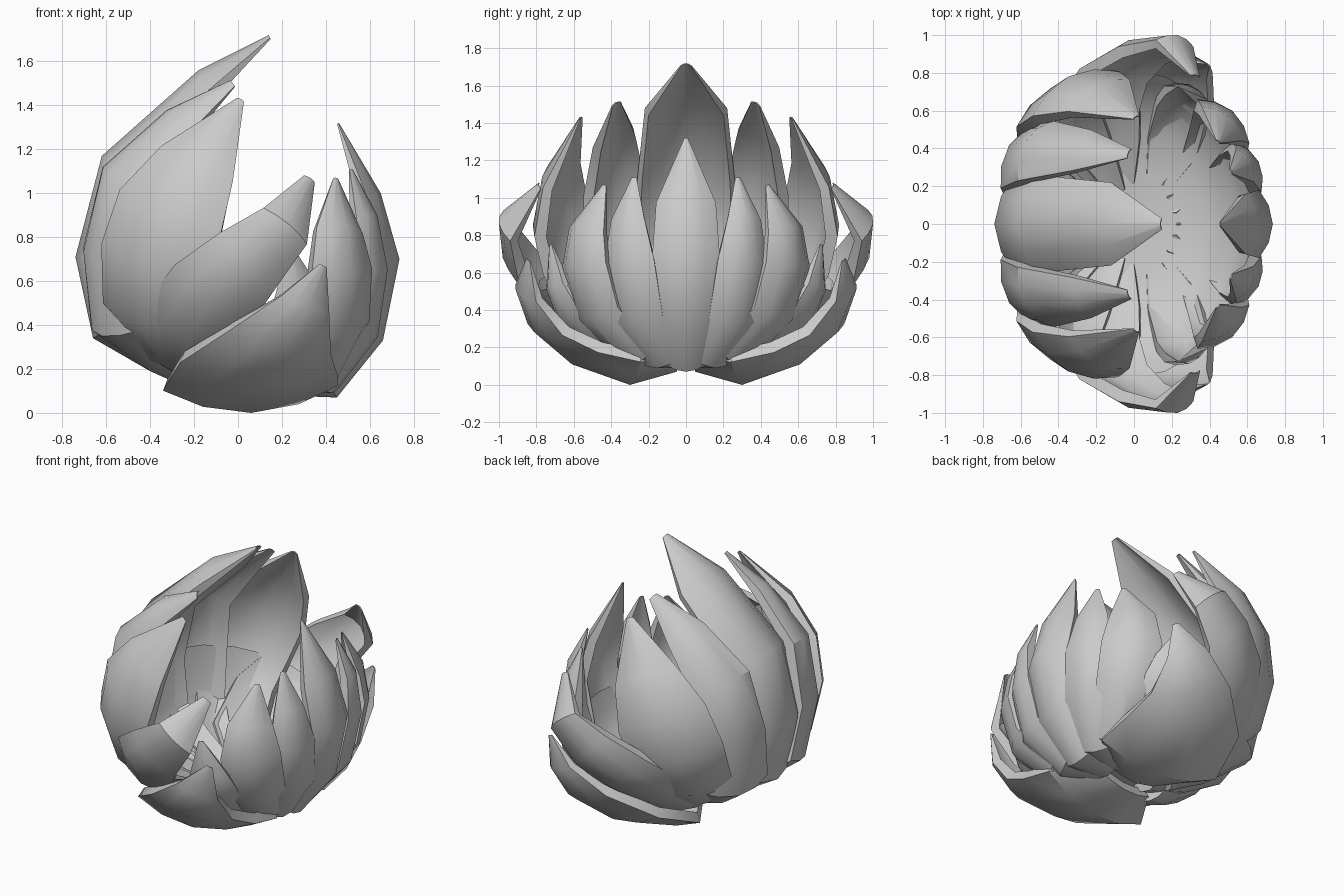
import bpy, bmesh
from math import cos, sin, pi
from mathutils import Vector

if "Cube" in bpy.data.objects:
    bpy.data.objects.remove(bpy.data.objects["Cube"])

CENTRE = Vector((0, 0, 0.8))
COLS = (-1, -0.55, 0, 0.55, 1)


def finish(bm, name):
    """Turn a bmesh into an object, smooth with sharp edges kept."""
    bmesh.ops.remove_doubles(bm, verts=bm.verts, dist=0.001)
    bmesh.ops.recalc_face_normals(bm, faces=bm.faces)
    me = bpy.data.meshes.new(name)
    bm.to_mesh(me)
    bm.free()
    ob = bpy.data.objects.new(name, me)
    bpy.context.collection.objects.link(ob)
    bpy.ops.object.select_all(action='DESELECT')
    ob.select_set(True)
    bpy.context.view_layer.objects.active = ob
    bpy.ops.object.shade_smooth_by_angle(angle=0.6)
    return ob


def petal(name, spine, widths, cup=0.4, thick=0.06, mirror=True):
    """Closed cupped leaf lofted along a spine, thinning to its tip."""
    pts = [Vector(p) for p in spine]
    last = len(pts) - 1
    bm = bmesh.new()
    rings = []
    for i, p in enumerate(pts):
        tangent = (pts[min(i + 1, last)] - pts[max(i - 1, 0)]).normalized()
        inward = CENTRE - p
        inward = (inward - tangent * inward.dot(tangent)).normalized()
        side = tangent.cross(inward)
        t = thick * (1 if i < last - 1 else 0.8 if i < last else 0.1)
        outer = [p + side * c * widths[i] + inward * cup * widths[i] * c * c for c in COLS]
        inner = [v + inward * t - side * c * min(t, widths[i]) * 0.4 for v, c in zip(outer, COLS)]
        rings.append([bm.verts.new(v) for v in outer + inner[::-1]])
    n = len(rings[0])
    for a, b in zip(rings, rings[1:]):
        for k in range(n):
            bm.faces.new((a[k], a[(k + 1) % n], b[(k + 1) % n], b[k]))
    bm.faces.new(rings[-1])
    bm.faces.new(rings[0])
    ob = finish(bm, name)
    if mirror:
        m = ob.modifiers.new("mirror", 'MIRROR')
        m.use_axis = (False, True, False)
        m.use_mirror_merge = False


# smooth inner bowl that joins the petals, higher at the back
bm = bmesh.new()
rings = []
for s, z, rise in [(.02, .17, 0), (.35, .18, 0), (.62, .23, 0), (.84, .33, 0), (.94, .44, 0), (1, .48, .3)]:
    rings.append([])
    for k in range(24):
        a = k * pi / 12
        lift = rise * max(-cos(a), 0.3 * cos(a))
        rings[-1].append(bm.verts.new((.62 * s * cos(a), .81 * s * sin(a), z + lift)))
for a, b in zip(rings, rings[1:]):
    for k in range(24):
        bm.faces.new((a[k], a[(k + 1) % 24], b[(k + 1) % 24], b[k]))
bm.faces.new(rings[0])
finish(bm, "inner_bowl")

# tall back petals
petal("back_petal_centre",
      [(-.12, 0, .1), (-.4, 0, .19), (-.66, 0, .34), (-.74, 0, .71), (-.62, 0, 1.17), (-.18, 0, 1.56), (.14, 0, 1.72)],
      [.12, .2, .25, .27, .26, .22, .03], cup=.45, mirror=False)
petal("back_petal_inner",
      [(-.2, .1, .1), (-.4, .2, .19), (-.62, .34, .35), (-.66, .42, .72), (-.58, .43, 1.1), (-.3, .42, 1.36), (-.03, .38, 1.51)],
      [.1, .18, .22, .22, .19, .13, .03])
petal("back_petal_outer",
      [(-.15, .15, .1), (-.33, .38, .22), (-.45, .59, .4), (-.44, .72, .66), (-.35, .78, .92), (-.2, .74, 1.17), (.01, .57, 1.43)],
      [.12, .22, .25, .28, .28, .2, .02], cup=.35)

# leaning side petals
petal("side_petal_upper",
      [(-.1, .2, .09), (-.21, .42, .17), (-.23, .67, .33), (-.13, .87, .51), (.04, .98, .68), (.23, 1.0, .86), (.33, .79, 1.07)],
      [.12, .24, .25, .22, .18, .13, .03], cup=.35)
petal("side_petal_lower",
      [(.03, .05, .07), (.06, .3, .0), (.1, .61, .11), (.21, .81, .28), (.32, .89, .48), (.39, .85, .67)],
      [.22, .4, .37, .25, .13, .02], cup=.28)

# short front petals
petal("front_petal_centre",
      [(.2, 0, .08), (.45, 0, .07), (.66, 0, .33), (.735, 0, .7), (.65, 0, 1.0), (.46, 0, 1.32)],
      [.1, .11, .17, .18, .16, .01], mirror=False)
petal("front_petal_inner",
      [(.2, .07, .09), (.43, .15, .09), (.61, .29, .33), (.66, .33, .65), (.62, .33, .9), (.52, .28, 1.11)],
      [.1, .12, .16, .15, .1, .015])
petal("front_petal_middle",
      [(.2, .15, .09), (.39, .29, .11), (.5, .52, .35), (.52, .6, .64), (.5, .57, .85), (.45, .44, 1.07)],
      [.1, .15, .18, .18, .14, .015])
petal("front_petal_outer",
      [(.15, .25, .09), (.23, .45, .13), (.29, .67, .34), (.29, .74, .52), (.24, .73, .75)],
      [.1, .16, .16, .12, .015])
